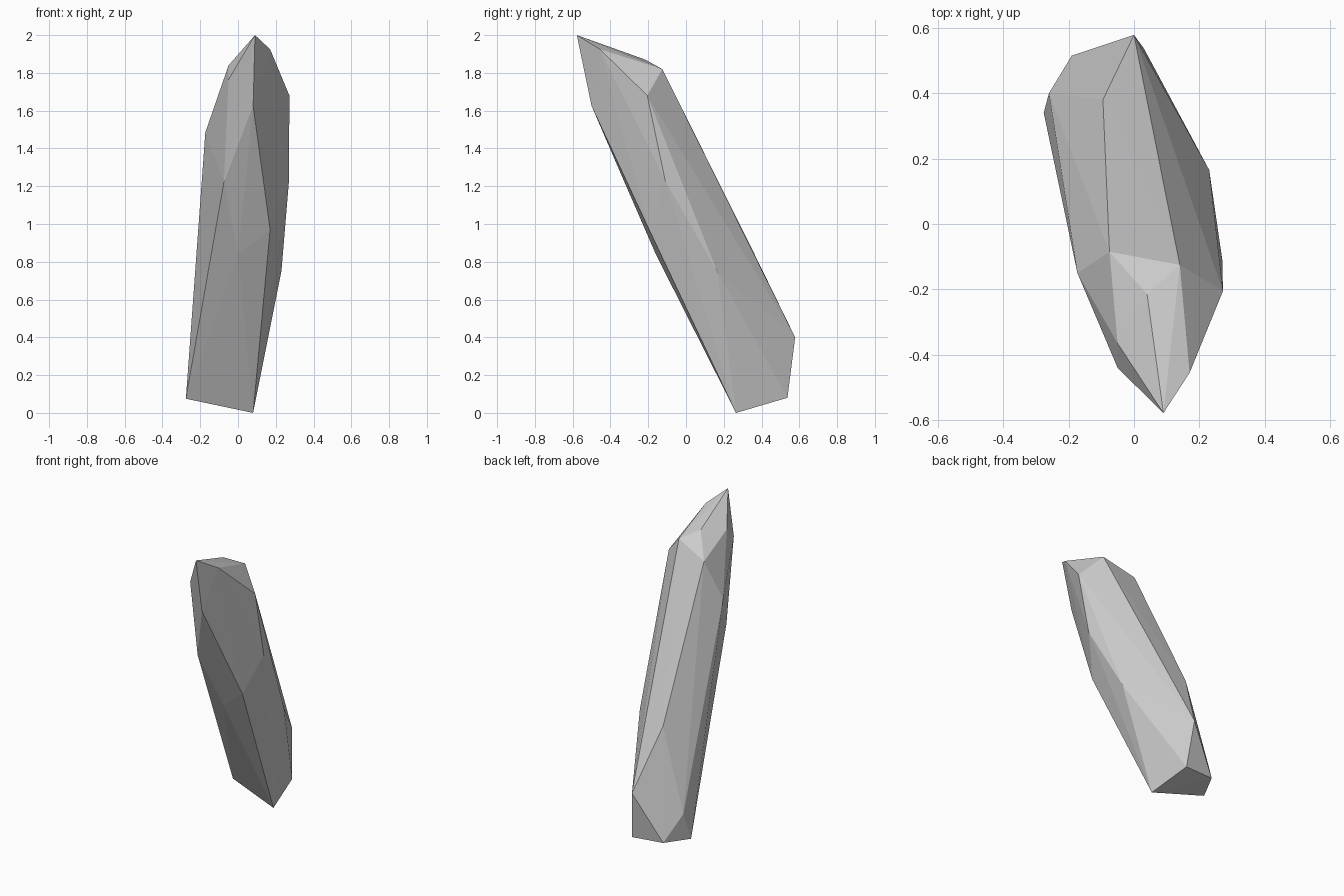
import bpy, bmesh

# Corner points of the leaning crystal shard, grouped from tip to base
tip = [(0.09, -0.578, 2.0), (0.17, -0.455, 1.925), (0.04, -0.215, 1.87),
       (-0.05, -0.365, 1.84), (-0.05, -0.44, 1.765), (0.14, -0.125, 1.82)]
shoulder = [(-0.075, -0.085, 1.735), (0.272, -0.205, 1.68),
            (0.08, -0.5, 1.625), (-0.173, -0.15, 1.485)]
shaft = [(0.27, -0.11, 1.23), (-0.075, -0.325, 1.22), (0.17, -0.195, 0.97),
         (0.0, -0.16, 0.84), (-0.095, 0.38, 0.805), (0.23, 0.165, 0.75)]
base = [(0.0, 0.578, 0.40), (-0.26, 0.40, 0.26), (-0.19, 0.515, 0.09),
        (0.03, 0.537, 0.08), (-0.276, 0.34, 0.075), (0.08, 0.265, 0.0)]

# Wrap the corners in flat facets
bm = bmesh.new()
for p in tip + shoulder + shaft + base:
    bm.verts.new(p)
bmesh.ops.convex_hull(bm, input=bm.verts[:])
loose = [v for v in bm.verts if not v.link_faces]
bmesh.ops.delete(bm, geom=loose, context='VERTS')
bmesh.ops.recalc_face_normals(bm, faces=bm.faces[:])

mesh = bpy.data.meshes.new("crystal_shard")
bm.to_mesh(mesh)
bm.free()
bpy.context.collection.objects.link(bpy.data.objects.new("crystal_shard", mesh))
